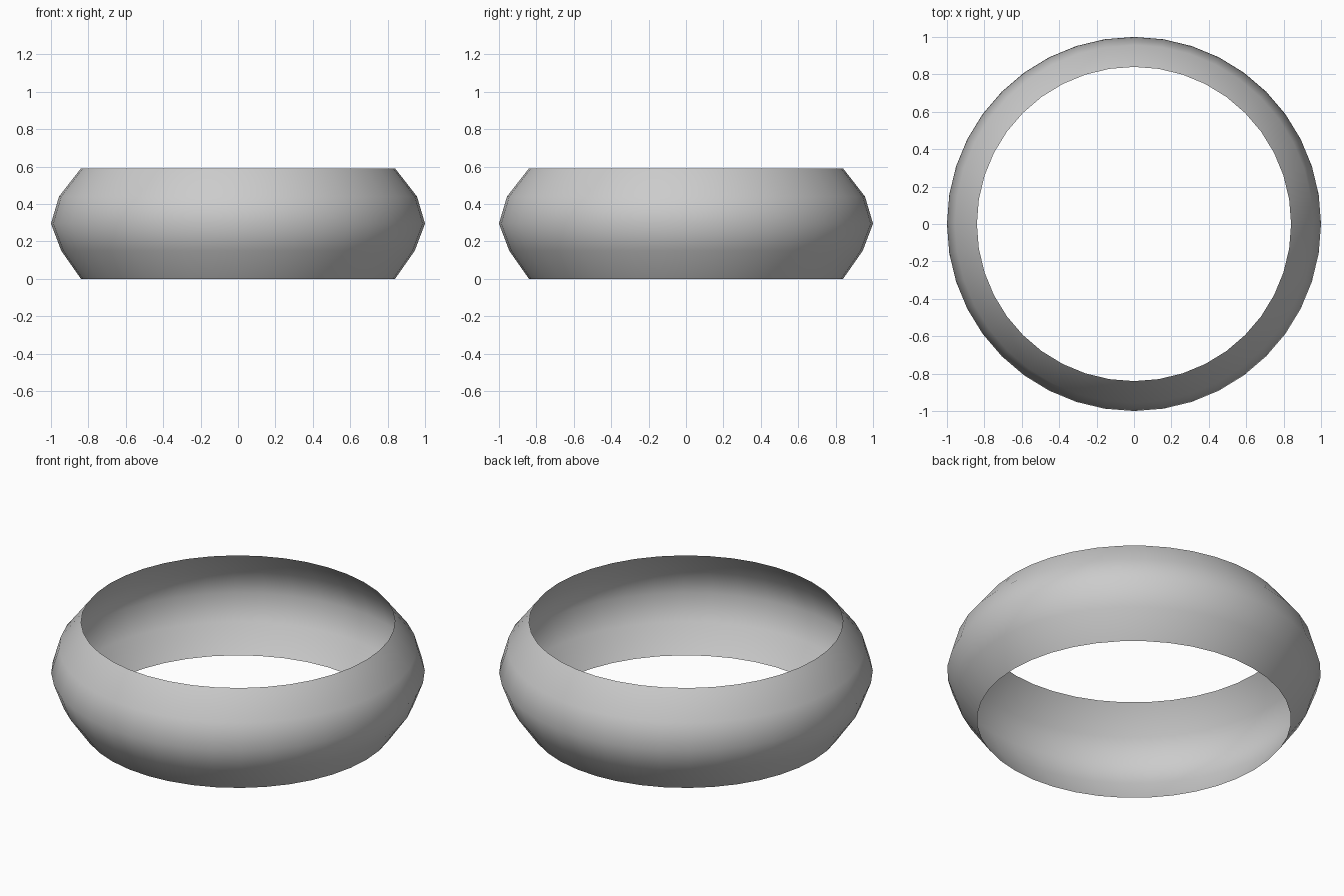
import bpy, bmesh
from math import sin, cos, pi

if "Cube" in bpy.data.objects:
    bpy.data.objects.remove(bpy.data.objects["Cube"])

SIDES = 40
# Band cross-section: (radius, height), bulging outward
PROFILE = [(0.84, 0.0), (0.945, 0.15), (1.0, 0.295), (0.957, 0.44), (0.84, 0.59)]

# Open ring: a single-sheet surface of revolution
bm = bmesh.new()
rings = [[bm.verts.new((r * cos(2 * pi * i / SIDES), r * sin(2 * pi * i / SIDES), z))
          for i in range(SIDES)] for r, z in PROFILE]
for low, high in zip(rings, rings[1:]):
    for i in range(SIDES):
        j = (i + 1) % SIDES
        bm.faces.new((low[i], low[j], high[j], high[i])).smooth = True

mesh = bpy.data.meshes.new("ring_band")
bm.to_mesh(mesh)
bm.free()
ring = bpy.data.objects.new("ring_band", mesh)
bpy.context.collection.objects.link(ring)
